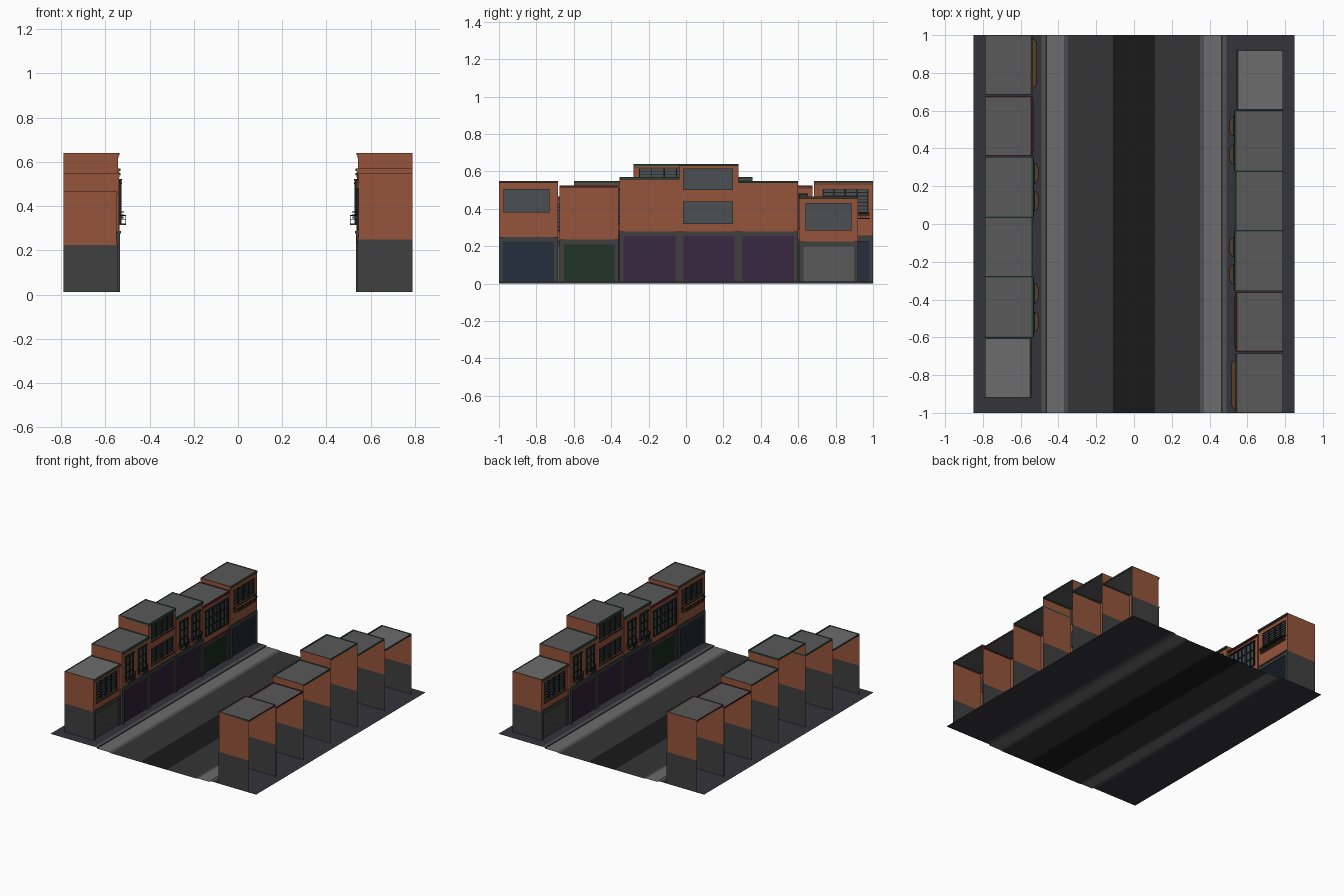
import bpy, bmesh, math

if "Cube" in bpy.data.objects:
    bpy.data.objects.remove(bpy.data.objects["Cube"])

MATS = {}
COLORS = {"brick": (0.30, 0.09, 0.045), "shop": (0.05, 0.05, 0.05), "roof": (0.10, 0.10, 0.10),
          "roof_light": (0.15, 0.15, 0.15), "green": (0.02, 0.06, 0.04), "red": (0.07, 0.015, 0.02),
          "brown": (0.05, 0.045, 0.03), "purple": (0.04, 0.022, 0.055), "blue": (0.018, 0.03, 0.045),
          "leaf": (0.015, 0.035, 0.02), "steel": (0.10, 0.10, 0.10), "glass": (0.07, 0.08, 0.085),
          "iron": (0.015, 0.015, 0.015), "balcony": (0.09, 0.05, 0.02), "paving": (0.035, 0.033, 0.045),
          "kerb": (0.08, 0.08, 0.085), "gutter": (0.15, 0.15, 0.155), "road": (0.035, 0.035, 0.035),
          "lane": (0.01, 0.01, 0.01)}


def mat(key):
    if key not in MATS:
        MATS[key] = bpy.data.materials.new(key)
        MATS[key].diffuse_color = (*COLORS[key], 1)
    return MATS[key]


class Part:
    """Collects simple shapes into one object."""
    def __init__(self, name, color):
        self.name, self.color, self.bm = name, color, bmesh.new()

    def face(self, *pts):
        self.bm.faces.new([self.bm.verts.new(p) for p in pts])

    def prism(self, pts, z0, z1):
        lo = [self.bm.verts.new((x, y, z0)) for x, y in pts]
        hi = [self.bm.verts.new((x, y, z1)) for x, y in pts]
        self.bm.faces.new(lo[::-1])
        self.bm.faces.new(hi)
        n = len(pts)
        for i in range(n):
            j = (i + 1) % n
            self.bm.faces.new((lo[i], lo[j], hi[j], hi[i]))

    def box(self, x0, x1, y0, y1, z0, z1):
        self.prism([(x0, y0), (x1, y0), (x1, y1), (x0, y1)], z0, z1)

    def bar(self, p, q, z0, z1, w=0.003):
        dx, dy = q[0] - p[0], q[1] - p[1]
        d = math.hypot(dx, dy)
        nx, ny = -dy / d * w / 2, dx / d * w / 2
        self.prism([(p[0] + nx, p[1] + ny), (p[0] - nx, p[1] - ny),
                    (q[0] - nx, q[1] - ny), (q[0] + nx, q[1] + ny)], z0, z1)

    def sheet_x(self, x, y0, y1, z0, z1):
        self.face((x, y0, z0), (x, y0, z1), (x, y1, z1), (x, y1, z0))

    def done(self, both_sides=True):
        bmesh.ops.recalc_face_normals(self.bm, faces=self.bm.faces)
        me = bpy.data.meshes.new(self.name)
        self.bm.to_mesh(me)
        self.bm.free()
        me.materials.append(mat(self.color))
        for k in range(2 if both_sides else 1):      # opposite row is turned half round
            ob = bpy.data.objects.new(self.name + ("_east", "_west")[k], me)
            ob.rotation_euler.z = math.pi * k
            bpy.context.collection.objects.link(ob)


G = 0.012           # pavement level
BACK = 0.79


def balcony(slab, rail, xf, y0, y1, depth, z, h):
    # rounded plan: straight front with quarter-round corners
    r = depth * 0.8
    path = [(xf, y0)]
    for cy, a0 in ((y0 + r, 270), (y1 - r, 180)):
        for i in range(5):
            a = math.radians(a0 - 22.5 * i)
            path.append((xf - depth + r + r * math.cos(a), cy + r * math.sin(a)))
    path.append((xf, y1))
    slab.prism(path, z, z + 0.007)
    for p, q in zip(path, path[1:]):
        rail.bar(p, q, z + h - 0.004, z + h)
        rail.bar(p, q, z + h * 0.55, z + h * 0.55 + 0.002)
    n = max(4, round((y1 - y0) / 0.016))
    for i in range(n + 1):
        y = y0 + r + (y1 - y0 - 2 * r) * i / n
        x = xf - depth
        rail.box(x - 0.001, x + 0.001, y - 0.001, y + 0.001, z, z + h)


def building(name, y0, y1, xf, shop_z, top, trim, door, holes=(), tall=(), balconies=(), roof="roof"):
    # facade and side walls, open at the back
    lower, upper = Part(name + "_shop_walls", "shop"), Part(name + "_upper_walls", "brick")
    for part, z0, z1 in ((lower, G, shop_z), (upper, shop_z, top)):
        for y in (y0, y1):
            part.face((xf, y, z0), (BACK, y, z0), (BACK, y, z1), (xf, y, z1))
    z = shop_z
    for a, b, c, d in holes:
        upper.sheet_x(xf, y0, y1, z, c)
        upper.sheet_x(xf, y0, a, c, d)
        upper.sheet_x(xf, b, y1, c, d)
        for y in (a, b):
            upper.face((xf, y, c), (xf + .012, y, c), (xf + .012, y, d), (xf, y, d))
        for zz in (c, d):
            upper.face((xf, a, zz), (xf + .012, a, zz), (xf + .012, b, zz), (xf, b, zz))
        z = d
    upper.sheet_x(xf, y0, y1, z, top)
    upper.done()
    # shop front: pilasters and lintel
    w, dt = 0.022, shop_z - 0.025
    for a, b in ((y0, y0 + w), (y1 - w, y1)):
        lower.box(xf - 0.004, xf + 0.01, a, b, G, shop_z)
    lower.box(xf - 0.003, xf + 0.008, y0 + w, y1 - w, dt, shop_z)
    lower.done()
    # ribbed roller shutter
    sh = Part(name + "_shutter", door)
    sh.sheet_x(xf + 0.008, y0 + w, y1 - w, G, dt)
    n = 12
    for i in range(n):
        zz = G + (dt - G) * (i + 0.15) / n
        sh.box(xf + 0.004, xf + 0.008, y0 + w, y1 - w, zz, zz + (dt - G) * 0.7 / n)
    sh.done()
    # roof sheet
    rf = Part(name + "_roof", roof)
    rf.face((xf, y0, top - .004), (BACK, y0, top - .004), (BACK, y1, top - .004), (xf, y1, top - .004))
    rf.done()
    # cornices round the roof and over the shop
    tr = Part(name + "_cornice", trim)
    e = 0.006
    tr.box(xf - e, xf + 0.004, y0, y1, top - 0.012, top)
    tr.box(BACK - 0.004, BACK, y0, y1, top - 0.012, top)
    for y in (y0, y1 - 0.004):
        tr.box(xf + 0.004, BACK - 0.004, y, y + 0.004, top - 0.012, top)
    tr.box(xf - 0.003, xf, y0, y1, top - 0.02, top - 0.015)
    tr.box(xf - 0.008, xf, y0, y1, shop_z - 0.004, shop_z + 0.007)
    tr.done()
    # recessed wide windows with glazing bars
    glass, frame = Part(name + "_glass", "glass"), Part(name + "_window_frames", "iron")
    for a, b, c, d in holes:
        glass.sheet_x(xf + 0.012, a, b, c, d)
        for i in range(5):
            y = a + (b - a) * i / 4
            t = 0.004 if i in (0, 2, 4) else 0.002
            frame.box(xf + 0.003, xf + 0.011, max(a, y - t), min(b, y + t), c, d)
        for i in range(8):
            zz = c + (d - c) * i / 7
            frame.box(xf + 0.006, xf + 0.011, a, b, max(c, zz - .002), min(d, zz + .002))
        frame.box(xf - 0.007, xf, a - 0.006, b + 0.006, c - 0.007, c)
    # tall surface windows, two by three panes
    for a, b, c, d in tall:
        glass.sheet_x(xf - 0.003, a, b, c, d)
        for y in (a, (a + b) / 2, b):
            frame.box(xf - 0.01, xf, y - 0.004, y + 0.004, c, d)
        for i in range(4):
            zz = c + (d - c) * i / 3
            frame.box(xf - 0.01, xf, a, b, zz - 0.003, zz + 0.003)
        frame.box(xf - 0.014, xf, a - 0.008, b + 0.008, d, d + 0.007)
    glass.done()
    frame.done()
    if balconies:
        slab, rail = Part(name + "_balcony_floor", "balcony"), Part(name + "_balcony_rail", "iron")
        for a, b, depth, z, h in balconies:
            balcony(slab, rail, xf, a, b, depth, z, h)
        slab.done()
        rail.done()


building("blue_shop", -1.0, -0.685, 0.545, 0.25, 0.55, "brown", "blue",
         holes=[(-0.975, -0.73, 0.38, 0.505)], balconies=[(-0.98, -0.72, 0.027, 0.345, 0.03)])
building("green_shop", -0.675, -0.36, 0.545, 0.235, 0.525, "red", "leaf",
         tall=[(-0.645, -0.565, 0.29, 0.475), (-0.555, -0.48, 0.29, 0.475), (-0.47, -0.39, 0.29, 0.475)])
building("purple_shop_south", -0.355, -0.035, 0.538, 0.28, 0.57, "green", "purple",
         tall=[(-0.31, -0.225, 0.325, 0.515), (-0.165, -0.08, 0.325, 0.515)],
         balconies=[(-0.32, -0.215, 0.03, 0.315, 0.045), (-0.175, -0.07, 0.03, 0.315, 0.045)])
building("purple_shop_tall", -0.035, 0.28, 0.542, 0.28, 0.64, "green", "purple",
         holes=[(-0.015, 0.25, 0.32, 0.44), (-0.015, 0.25, 0.50, 0.615)])
building("purple_shop_north", 0.28, 0.6, 0.538, 0.28, 0.55, "green", "purple",
         tall=[(0.325, 0.41, 0.325, 0.50), (0.475, 0.56, 0.325, 0.50)],
         balconies=[(0.315, 0.42, 0.03, 0.315, 0.045), (0.465, 0.57, 0.03, 0.315, 0.045)])
building("grey_shop", 0.605, 0.92, 0.55, 0.225, 0.465, "brown", "steel",
         holes=[(0.64, 0.885, 0.285, 0.43)], roof="roof_light")

# street: flat strips from the outside in, with small steps at the kerbs
for name, col, x0, x1, z0, z1 in (
        ("pavement", "paving", 0.85, 0.49, G, G), ("kerb", "kerb", 0.49, 0.465, G, G),
        ("kerb_step", "kerb", 0.465, 0.464, G, 0.004), ("gutter", "gutter", 0.464, 0.37, 0.004, 0.004),
        ("gutter_edge", "kerb", 0.37, 0.35, 0.004, 0), ("road", "road", 0.35, 0.11, 0, 0),
        ("centre_lane", "lane", 0.11, 0, 0, 0)):
    p = Part(name, col)
    p.face((x1, -1, z1), (x0, -1, z0), (x0, 1, z0), (x1, 1, z1))
    p.done()

for m in bpy.data.materials:
    if m.users and not m.is_grease_pencil:
        m.use_nodes = True
        m.node_tree.nodes["Principled BSDF"].inputs["Base Color"].default_value = m.diffuse_color
